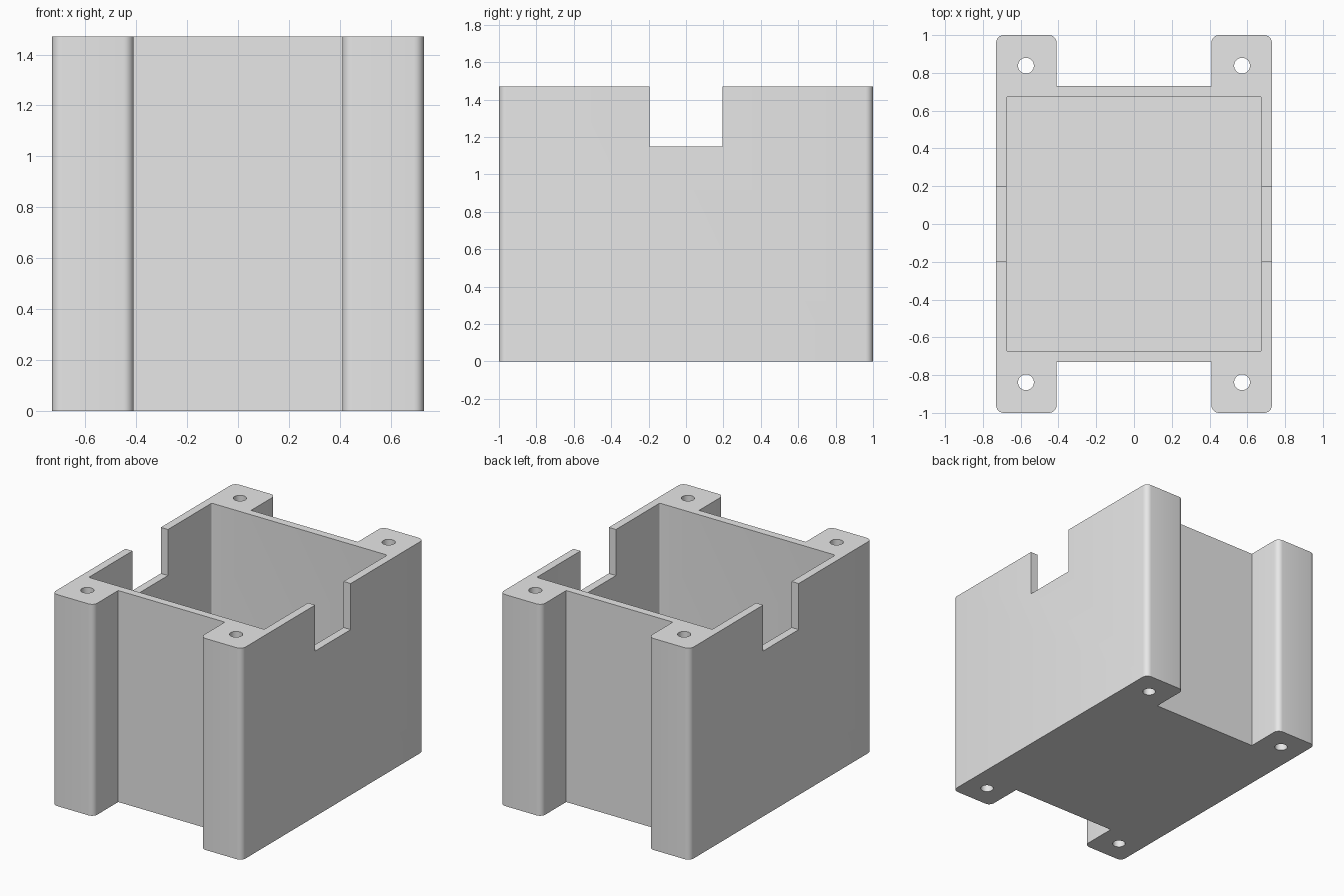
import bpy, bmesh, math
from mathutils import Vector

HALF_X, HALF_Y, HEIGHT = 0.73, 1.0, 1.47
LEG_X, BODY_Y = 0.41, 0.73
CAVITY, FLOOR = 0.675, 0.06

if "Cube" in bpy.data.objects:
    bpy.data.objects.remove(bpy.data.objects["Cube"], do_unlink=True)

grey = bpy.data.materials.new("plain grey")
grey.use_nodes = True
grey.diffuse_color = (0.8, 0.8, 0.8, 1)
grey.node_tree.nodes["Principled BSDF"].inputs["Base Color"].default_value = (0.8, 0.8, 0.8, 1)


def rounded(points, steps=6):
    """Round each (x, y, radius) right-angled corner of a closed outline."""
    out = []
    for i, (x, y, r) in enumerate(points):
        p = Vector((x, y))
        if r == 0:
            out.append(p)
            continue
        a = (Vector(points[i - 1][:2]) - p).normalized() * r
        b = (Vector(points[(i + 1) % len(points)][:2]) - p).normalized() * r
        for k in range(steps + 1):
            t = math.pi / 2 * k / steps
            out.append(p + a * (1 - math.sin(t)) + b * (1 - math.cos(t)))
    return out


def prism(name, outline, low, high):
    """Upright extrusion of an outline."""
    bm = bmesh.new()
    face = bm.faces.new([bm.verts.new((p.x, p.y, low)) for p in outline])
    top = bmesh.ops.extrude_face_region(bm, geom=[face])["geom"]
    verts = [v for v in top if isinstance(v, bmesh.types.BMVert)]
    bmesh.ops.translate(bm, verts=verts, vec=(0, 0, high - low))
    bmesh.ops.recalc_face_normals(bm, faces=bm.faces)
    mesh = bpy.data.meshes.new(name)
    bm.to_mesh(mesh)
    bm.free()
    mesh.materials.append(grey)
    obj = bpy.data.objects.new(name, mesh)
    bpy.context.collection.objects.link(obj)
    return obj


def rectangle(hx, hy, r=0):
    return rounded([(hx, hy, r), (-hx, hy, r), (-hx, -hy, r), (hx, -hy, r)], 4)


# Housing outline: one quarter, mirrored round the four corners
quarter = [(HALF_X, HALF_Y, 0.04), (LEG_X, HALF_Y, 0.04), (LEG_X, BODY_Y, 0)]
outline = []
for sx, sy in ((1, 1), (-1, 1), (-1, -1), (1, -1)):
    part = [(x * sx, y * sy, r) for x, y, r in quarter]
    outline += part if sx * sy > 0 else part[::-1]
housing = prism("housing", rounded(outline), 0, HEIGHT)

# Cutters: open cavity, side notches, screw holes
cutters = [
    prism("cavity_cutter", rectangle(CAVITY, CAVITY, 0.01), FLOOR, HEIGHT + 0.2),
    prism("notch_cutter", rectangle(1, 0.195), 1.15, HEIGHT + 0.3),
]
for sx in (-1, 1):
    for sy in (-1, 1):
        ring = [Vector((0.572 * sx + 0.042 * math.cos(a), 0.838 * sy + 0.042 * math.sin(a)))
                for a in (math.tau * k / 32 for k in range(32))]
        cutters.append(prism("screw_hole_cutter", ring, -0.1, HEIGHT + 0.1))

bpy.ops.object.select_all(action="DESELECT")
bpy.context.view_layer.objects.active = housing
housing.select_set(True)
for cutter in cutters:
    cutter.hide_render = True
    mod = housing.modifiers.new(cutter.name, "BOOLEAN")
    mod.operation, mod.solver, mod.object = "DIFFERENCE", "EXACT", cutter
    bpy.ops.object.modifier_apply(modifier=mod.name)
    bpy.data.objects.remove(cutter, do_unlink=True)

bpy.ops.object.shade_smooth_by_angle(angle=math.radians(30))
